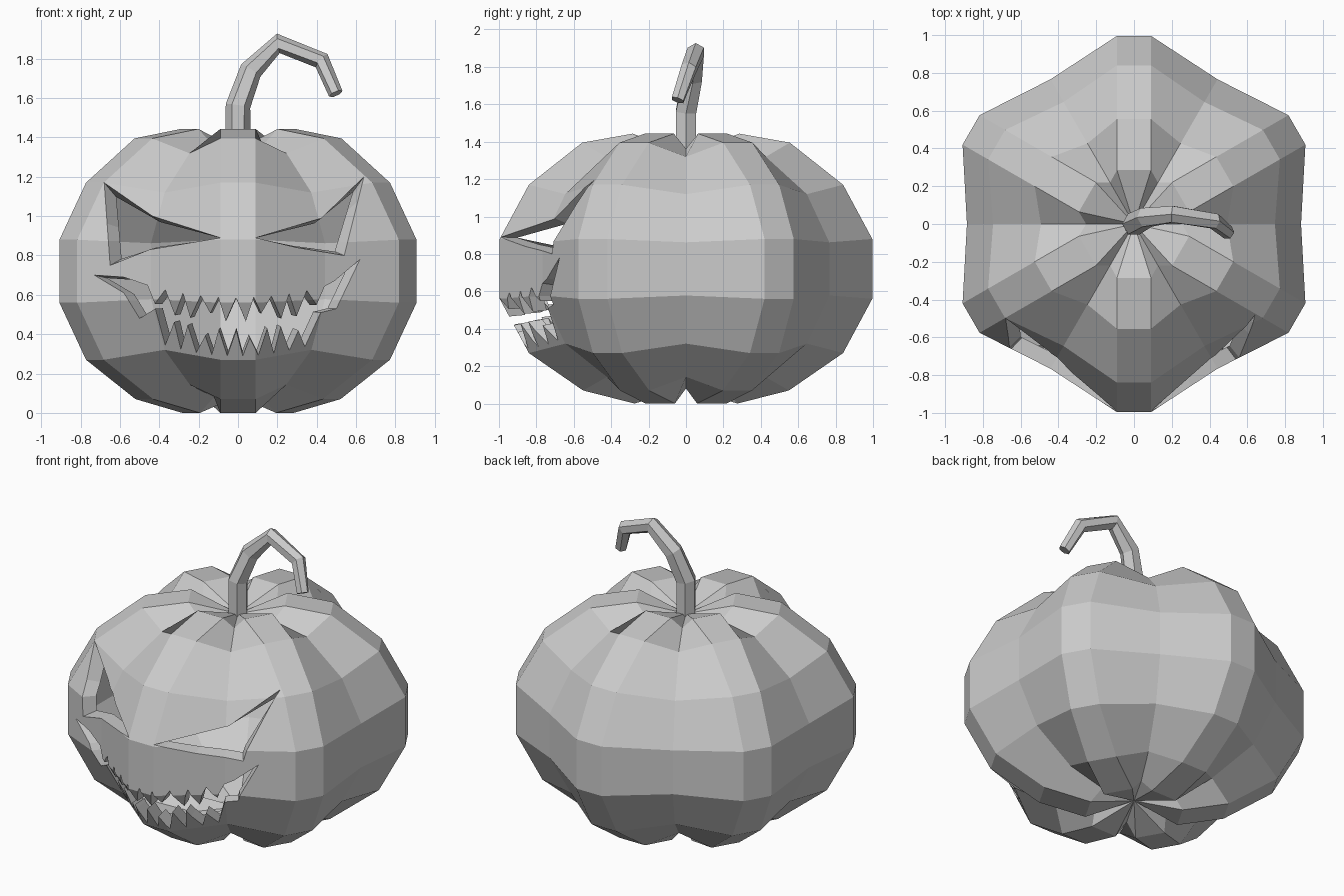
import bpy, bmesh, math
from mathutils import Vector, Matrix

cube = bpy.data.objects.get("Cube")
if cube:
    bpy.data.objects.remove(cube, do_unlink=True)

grey = bpy.data.materials.new("plain_grey")
grey.use_nodes = True
grey.diffuse_color = (0.6, 0.6, 0.6, 1)
grey.node_tree.nodes["Principled BSDF"].inputs["Base Color"].default_value = (0.6, 0.6, 0.6, 1)


def add_object(name, bm):
    mesh = bpy.data.meshes.new(name)
    bm.to_mesh(mesh)
    bm.free()
    obj = bpy.data.objects.new(name, mesh)
    mesh.materials.append(grey)
    bpy.context.collection.objects.link(obj)
    return obj


def bridge(bm, a, b):
    for i in range(len(a)):
        j = (i + 1) % len(a)
        bm.faces.new((a[i], a[j], b[j], b[i]))


def fan(bm, ring, tip):
    for i in range(len(ring)):
        bm.faces.new((ring[i], ring[(i + 1) % len(ring)], tip))


# Pumpkin body: six lobes, each a flat ridge strip with creases between
MID, CREASE, HALF = 0.72, 0.888, 0.09
profile = [(0.275, 0.0), (0.55, 0.07), (0.84, 0.27), (0.996, 0.56),
           (0.996, 0.88), (0.84, 1.17), (0.555, 1.395), (0.285, 1.443)]
bm = bmesh.new()
rings = []
for r, z in profile:
    ring = []
    for lobe in range(6):
        turn = Matrix.Rotation(math.radians(30 + 60 * lobe), 3, 'Z')
        for side in (-HALF, HALF):
            ring.append(bm.verts.new(turn @ Vector((r, side, z))))
        a = math.radians(60 + 60 * lobe)
        ring.append(bm.verts.new((r * CREASE * math.cos(a), r * CREASE * math.sin(a),
                                  MID + (z - MID) * CREASE)))
    rings.append(ring)
for low, high in zip(rings, rings[1:]):
    bridge(bm, low, high)
fan(bm, rings[-1], bm.verts.new((0, 0, 1.34)))
fan(bm, rings[0], bm.verts.new((0, 0, 0.085)))
bmesh.ops.recalc_face_normals(bm, faces=bm.faces)
body = add_object("pumpkin_body", bm)


# Face outlines in x, z
right_eye = [(-0.68, 1.17), (-0.435, 1.0), (-0.09, 0.89), (-0.45, 0.83), (-0.65, 0.75)]
left_eye = [(0.64, 1.2), (0.425, 0.99), (0.09, 0.89), (0.3, 0.84), (0.54, 0.8)]


def teeth(x0, x1, count, base, tip):
    """Zigzag edge with a tooth in every step."""
    points = []
    step = (x1 - x0) / count
    for i in range(count):
        x = x0 + i * step
        points.append((x, base(x)))
        t = x + step * (0.55 if i % 2 else 0.42)
        points.append((t, base(t) + tip * (1.0 if i % 3 else 0.7)))
    return points + [(x1, base(x1))]


mouth = [(-0.73, 0.70), (-0.58, 0.69)]
mouth += teeth(-0.46, 0.44, 10, lambda x: 0.585 + 0.3 * x * x, -0.12)
mouth += [(0.49, 0.67), (0.62, 0.78), (0.5, 0.53), (0.42, 0.51)]
mouth += teeth(0.34, -0.37, 9, lambda x: 0.29 + 0.4 * x * x, 0.13)
mouth += [(-0.42, 0.53), (-0.5, 0.48), (-0.58, 0.61)]

# Cut the outlines through the front of the shell
BACK = -0.2
for outline in (right_eye, left_eye, mouth):
    bm = bmesh.new()
    front = [bm.verts.new((x, -1.3, z)) for x, z in outline]
    back = [bm.verts.new((x, BACK, z)) for x, z in outline]
    bridge(bm, front, back)
    bm.faces.new(front)
    bm.faces.new(back[::-1])
    bmesh.ops.recalc_face_normals(bm, faces=bm.faces)
    cutter = add_object("face_cutter", bm)
    cutter.hide_render = True
    mod = body.modifiers.new("carve", 'BOOLEAN')
    mod.operation = 'DIFFERENCE'
    mod.solver = 'EXACT'
    mod.object = cutter
    graph = bpy.context.evaluated_depsgraph_get()
    carved = bpy.data.meshes.new_from_object(body.evaluated_get(graph))
    body.modifiers.clear()
    body.data = carved
    bpy.data.objects.remove(cutter, do_unlink=True)

# Open the holes and give the shell a thick rim
bm = bmesh.new()
bm.from_mesh(body.data)
deep = [v for v in bm.verts if abs(v.co.y - BACK) < 1e-4 and
        all(abs(e.other_vert(v).co.y - BACK) < 1e-4 or
            abs(e.other_vert(v).co.x - v.co.x) + abs(e.other_vert(v).co.z - v.co.z) < 1e-3
            for e in v.link_edges)]
bmesh.ops.delete(bm, geom=deep, context='VERTS')
edges = [e for e in bm.edges if e.is_boundary]
rim = bmesh.ops.extrude_edge_only(bm, edges=edges)
for v in [g for g in rim["geom"] if isinstance(g, bmesh.types.BMVert)]:
    x, y, z = v.co
    if z > 0.76 + 0.05 * x:
        v.co = (x * 0.91, y * 0.91, 0.88 + (z - 0.88) * 0.75)
    else:
        v.co = (x * 0.91, y * 0.91, 0.55 + (z - 0.55) * 0.9)
bm.to_mesh(body.data)
bm.free()

# Stem: bent six-sided tube
path = [(0, 0, 1.33, 0.063), (0, 0, 1.56, 0.063), (0.065, 0.035, 1.74, 0.058),
        (0.205, 0.052, 1.878, 0.05), (0.425, 0.015, 1.79, 0.045), (0.497, -0.045, 1.622, 0.037)]
points = [Vector(p[:3]) for p in path]
bm = bmesh.new()
loops = []
for i, p in enumerate(points):
    tangent = (points[min(i + 1, 5)] - points[max(i - 1, 0)]).normalized()
    across = Vector((0, 1, 0)).cross(tangent).normalized()
    other = tangent.cross(across)
    loops.append([bm.verts.new(p + path[i][3] * (across * math.cos(k * math.pi / 3) +
                                                 other * math.sin(k * math.pi / 3)))
                  for k in range(6)])
for a, b in zip(loops, loops[1:]):
    bridge(bm, a, b)
bm.faces.new(loops[-1])
bm.faces.new(loops[0][::-1])
bmesh.ops.recalc_face_normals(bm, faces=bm.faces)
add_object("stem", bm)
